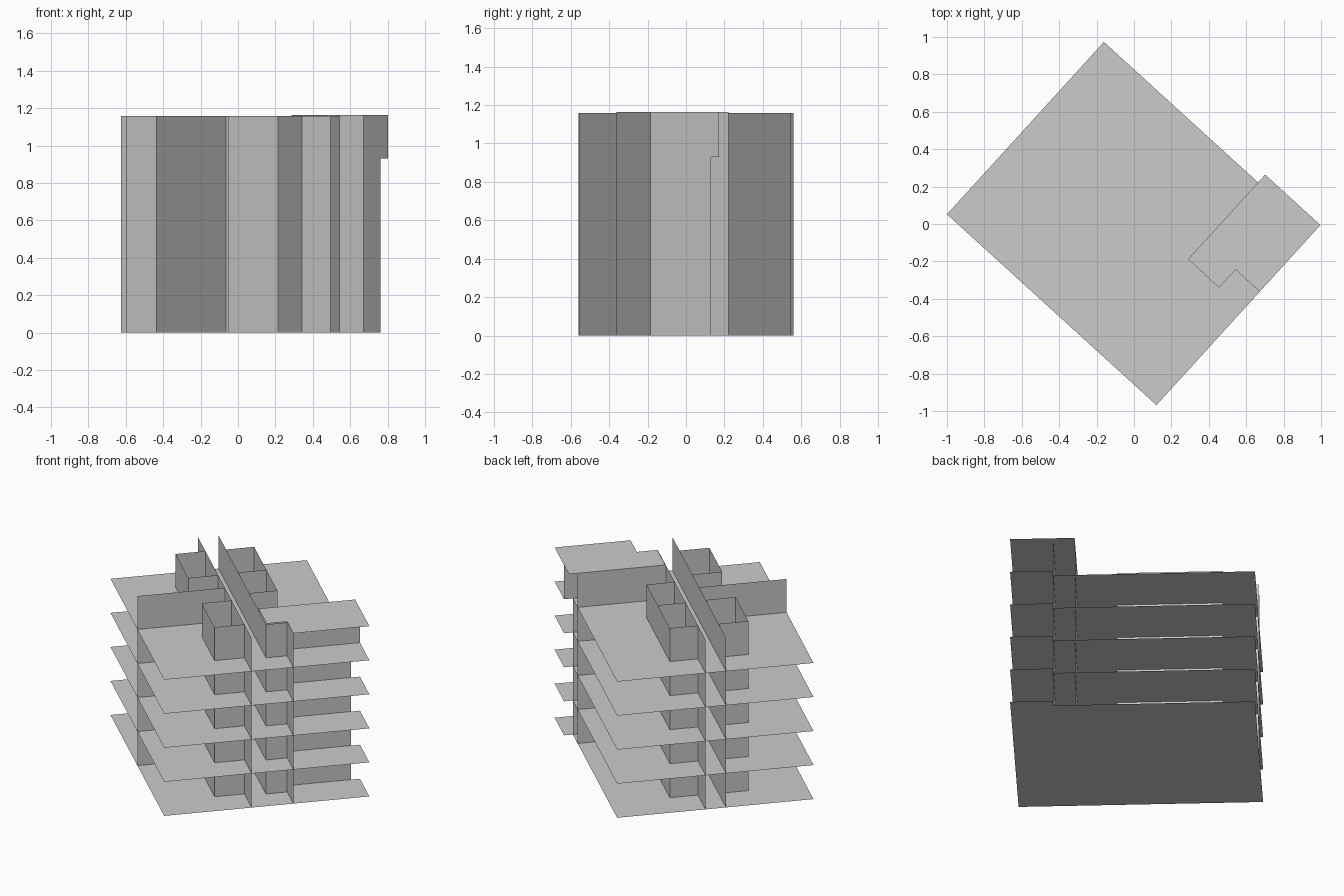
import bpy
from mathutils import Vector

if "Cube" in bpy.data.objects:
    bpy.data.objects.remove(bpy.data.objects["Cube"])

# Plan axes of the rotated building: u along the long side, v along the short side
ORIGIN = Vector((-1.0, 0.052))
U = Vector((0.7393, -0.6734))
V = Vector((0.6734, 0.7393))
LEN, WID, WING = 1.515, 1.246, 1.302
STOREY = 0.2325
FLOORS = 5
WALL_TOP = 1.158
ROOF = 1.163


def pos(u, v, z):
    p = ORIGIN + U * u + V * v
    return (p.x, p.y, z)


def build(name, faces):
    verts, polys = [], []
    for f in faces:
        polys.append(range(len(verts), len(verts) + len(f)))
        verts += f
    mesh = bpy.data.meshes.new(name)
    mesh.from_pydata(verts, [], [list(p) for p in polys])
    mesh.update()
    obj = bpy.data.objects.new(name, mesh)
    bpy.context.collection.objects.link(obj)
    return obj


def plate(name, outline, z):
    return build(name, [[pos(u, v, z) for u, v in outline]])


def walls(name, *paths, z0=0.0, z1=WALL_TOP):
    faces = []
    for path in paths:
        for a, b in zip(path, path[1:]):
            faces.append([pos(*a, z0), pos(*b, z0), pos(*b, z1), pos(*a, z1)])
    return build(name, faces)


def shaft(u0, u1, v0, v1):
    # three sides, the fourth is a corridor wall
    return [(u0, v1), (u0, v0), (u1, v0), (u1, v1)]


# Floor plates with the balcony strip projecting at one corner
slab = [(0, 0), (LEN, 0), (LEN, WING), (1.25, WING), (1.25, WID), (0, WID)]
for i in range(FLOORS):
    plate(f"floor_slab_{i}", slab, i * STOREY)

# Small roof over the corner rooms
plate("corner_roof", [(1.115, 0.69), (1.34, 0.69), (1.34, 0.82), (LEN, 0.82),
                      (LEN, WING), (1.115, WING)], ROOF)

# Corridor walls
C1, C2 = 0.555, 0.685
walls("corridor_wall_left", [(0, C1), (LEN, C1)])
walls("corridor_wall_right", [(0, C2), (1.34, C2), (1.34, 0.82)])

# Cross wall between the two left-hand units
MID = 0.76
walls("party_wall", [(MID, 0), (MID, C1)])

# Service shafts, mirrored about the party wall
for side, name in ((-1, "rear"), (1, "front")):
    walls(f"{name}_shaft", shaft(MID + side * 0.19, MID + side * 0.55, 0.366, C1))

# Double shaft on the other side of the corridor
walls("double_shaft", shaft(0.215, 0.87, 0.863, C2), [(0.56, 0.863), (0.56, C2)])

# Corner rooms: dividing wall, balcony wall and its top-storey extension
walls("corner_divider", [(1.115, C2), (1.115, WID)], z1=ROOF)
walls("balcony_wall", [(LEN, 0.82), (1.25, 0.82), (1.25, WID)], z1=ROOF)
walls("balcony_wall_extension", [(1.25, WID), (1.25, WING)], z0=4 * STOREY, z1=ROOF)
